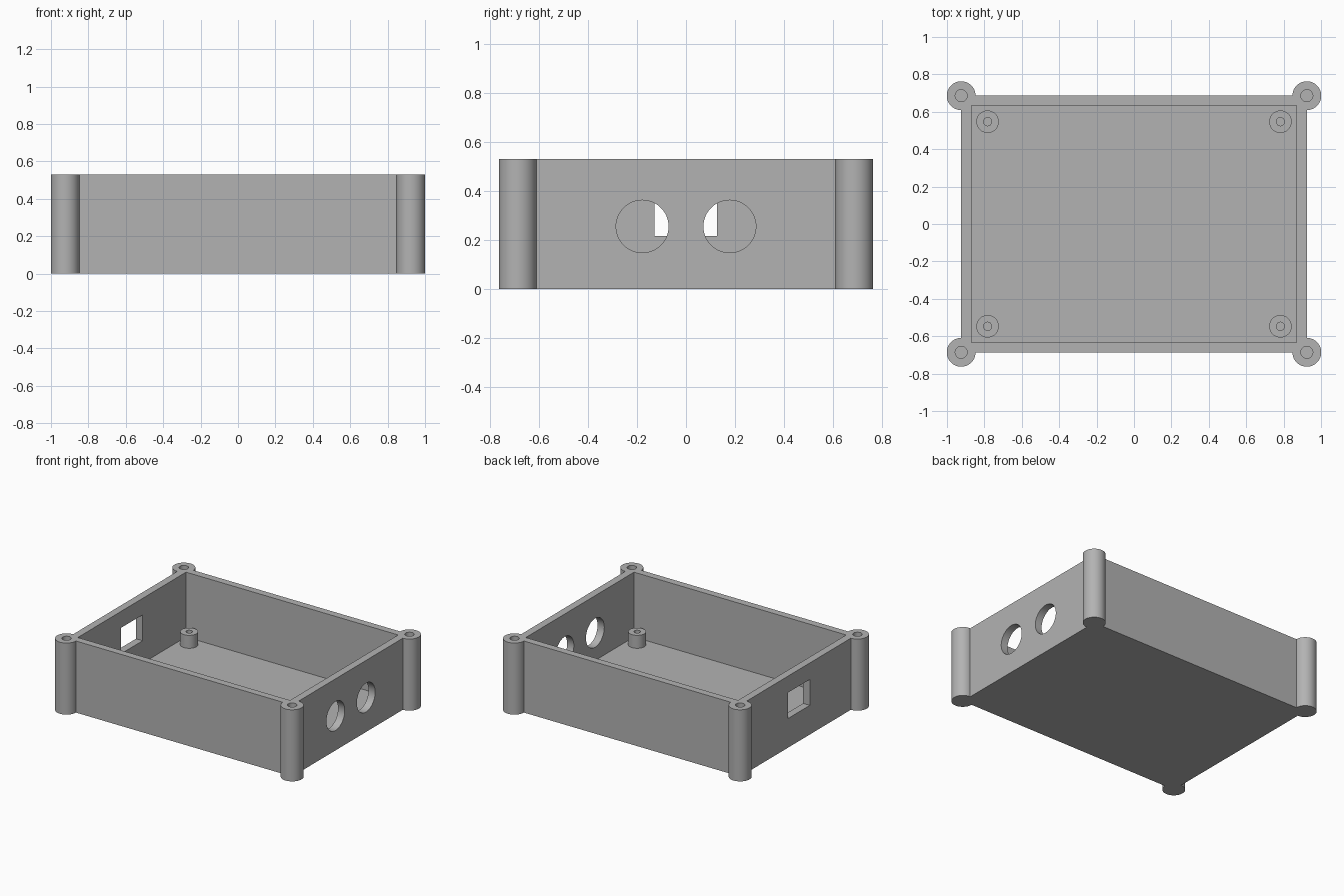
import bpy, bmesh, math

if "Cube" in bpy.data.objects:
    bpy.data.objects.remove(bpy.data.objects["Cube"])

H, FLOOR = 0.53, 0.05              # case height, floor thickness
CX, CY, POST_R = 0.924, 0.686, 0.077
IX, IY = 0.869, 0.633              # inner half sizes
SX, SY, STAND_TOP = 0.783, 0.547, 0.146
CORNERS = [(1, 1), (-1, 1), (-1, -1), (1, -1)]

grey = bpy.data.materials.new("case grey")
grey.diffuse_color = (0.45, 0.45, 0.45, 1)
grey.use_nodes = True
grey.node_tree.nodes["Principled BSDF"].inputs["Base Color"].default_value = grey.diffuse_color


def prism(name, points, z0, z1):
    """Extrude a counter-clockwise outline from z0 to z1."""
    bm = bmesh.new()
    face = bm.faces.new([bm.verts.new((x, y, z0)) for x, y in points])
    top = bmesh.ops.extrude_face_region(bm, geom=[face])["geom"]
    verts = [g for g in top if isinstance(g, bmesh.types.BMVert)]
    bmesh.ops.translate(bm, verts=verts, vec=(0, 0, z1 - z0))
    bmesh.ops.recalc_face_normals(bm, faces=bm.faces)
    mesh = bpy.data.meshes.new(name)
    bm.to_mesh(mesh)
    bm.free()
    mesh.materials.append(grey)
    ob = bpy.data.objects.new(name, mesh)
    bpy.context.collection.objects.link(ob)
    return ob


def arc(x, y, r, a0=0, a1=360, n=48, closed=True):
    count = n if closed else n + 1
    return [(x + r * math.cos(math.radians(a0 + (a1 - a0) * i / n)),
             y + r * math.sin(math.radians(a0 + (a1 - a0) * i / n)))
            for i in range(count)]


def rect(x0, x1, y0, y1):
    return [(x0, y0), (x1, y0), (x1, y1), (x0, y1)]


def combine(target, tool, operation):
    """Apply a boolean and discard the tool."""
    mod = target.modifiers.new("cut", "BOOLEAN")
    mod.operation, mod.object, mod.solver = operation, tool, "EXACT"
    bpy.context.view_layer.objects.active = target
    bpy.ops.object.modifier_apply(modifier=mod.name)
    bpy.data.objects.remove(tool)


# Case body: one outline with a round screw post at each corner
outline = []
for k, (sx, sy) in enumerate(CORNERS):
    outline += arc(sx * CX, sy * CY, POST_R, 90 * k - 90, 90 * k + 180, 36, False)
case = prism("case", outline, 0, H)

# Cavity
combine(case, prism("cavity", rect(-IX, IX, -IY, IY), FLOOR, H + 0.1), "DIFFERENCE")

# Board standoffs on the floor, with pilot holes, and corner screw holes
for sx, sy in CORNERS:
    x, y = sx * SX, sy * SY
    combine(case, prism("standoff", arc(x, y, 0.06), FLOOR - 0.02, STAND_TOP), "UNION")
    combine(case, prism("pilot_hole", arc(x, y, 0.022, n=24), FLOOR, STAND_TOP + 0.1), "DIFFERENCE")
    combine(case, prism("screw_hole", arc(sx * CX, sy * CY, 0.032, n=32), 0.2, H + 0.1), "DIFFERENCE")

# Two round ports in the right wall
for side in (-1, 1):
    port = prism("round_port", arc(0, 0, 0.107, n=64), -0.1, 0.1)
    port.rotation_euler = (0, math.pi / 2, 0)
    port.location = (0.9, side * 0.178, 0.255)
    bpy.context.view_layer.update()
    combine(case, port, "DIFFERENCE")

# Rectangular port in the left wall
combine(case, prism("square_port", rect(-1, -0.8, -0.129, 0.126), 0.216, 0.408), "DIFFERENCE")

case.select_set(True)
bpy.context.view_layer.objects.active = case
bpy.ops.object.shade_smooth_by_angle(angle=math.radians(30))
